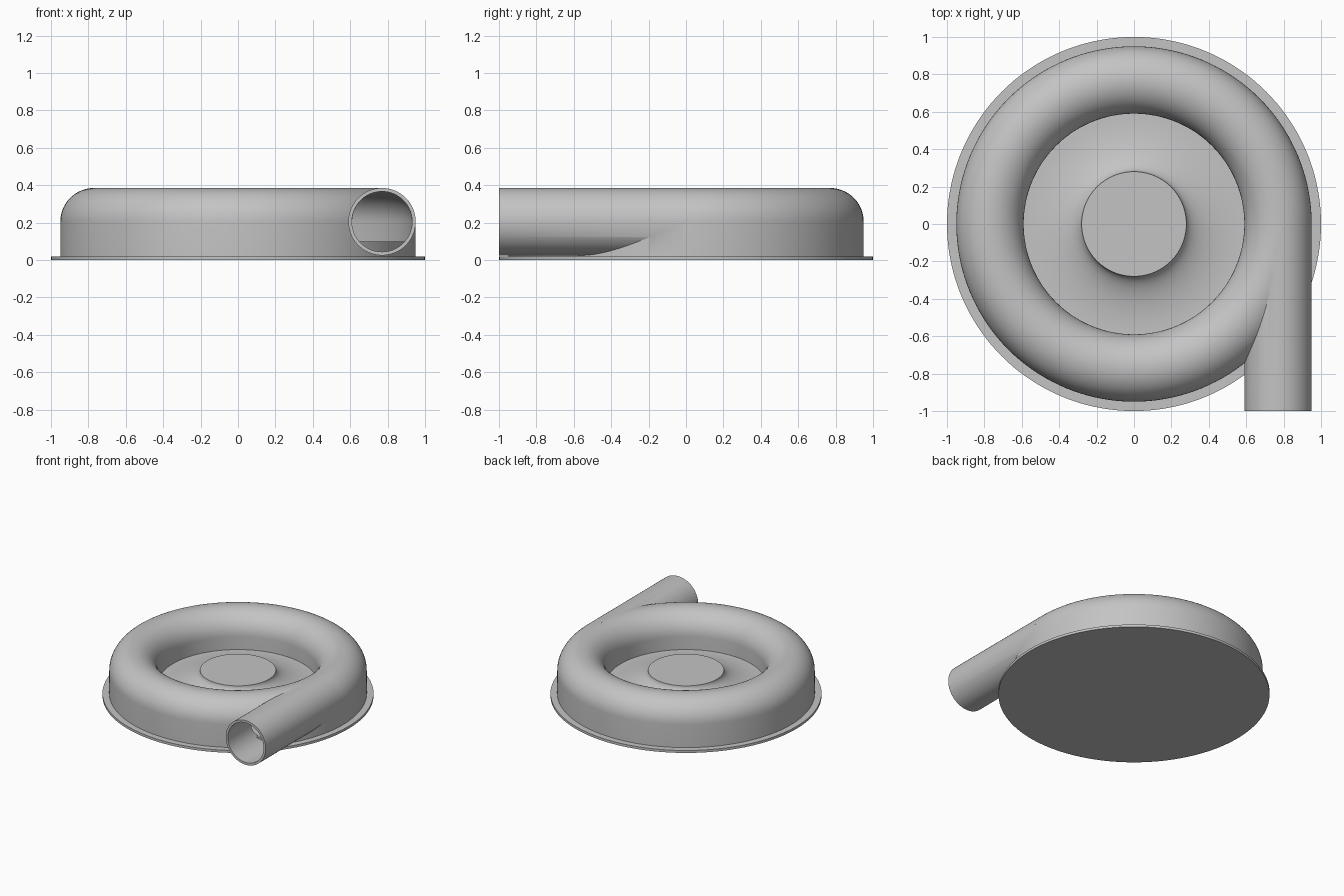
import bpy, bmesh, math
from mathutils import Matrix

old = bpy.data.objects.get("Cube")
if old:
    bpy.data.objects.remove(old, do_unlink=True)

SEGMENTS = 144
RING, AXIS_Z = 0.77, 0.205      # centre of the duct cross-section
DUCT, WALL = 0.18, 0.02         # duct outer radius and wall thickness
BASE, FLOOR, HUB_TOP = 0.02, 0.1, 0.21

grey = bpy.data.materials.new("light_grey")
grey.use_nodes = True
colour = (0.55, 0.55, 0.55, 1)
grey.diffuse_color = colour
grey.node_tree.nodes["Principled BSDF"].inputs["Base Color"].default_value = colour


def finish(bm, name):
    bmesh.ops.recalc_face_normals(bm, faces=bm.faces)
    mesh = bpy.data.meshes.new(name)
    bm.to_mesh(mesh)
    bm.free()
    mesh.materials.append(grey)
    obj = bpy.data.objects.new(name, mesh)
    bpy.context.collection.objects.link(obj)
    return obj


def lathe(name, profile):
    """Turn a closed (radius, height) outline about the z axis."""
    bm = bmesh.new()
    verts = [bm.verts.new((r, 0, z)) for r, z in profile]
    edges = [bm.edges.new((v, verts[i - 1])) for i, v in enumerate(verts)
             if v.co.x > 0 or verts[i - 1].co.x > 0]
    bmesh.ops.spin(bm, geom=verts + edges, cent=(0, 0, 0), axis=(0, 0, 1),
                   angle=math.tau, steps=SEGMENTS, use_merge=True)
    bmesh.ops.remove_doubles(bm, verts=bm.verts, dist=1e-5)
    return finish(bm, name)


def rod(name, radius, front, back):
    """Solid cylinder along y on the duct axis."""
    bm = bmesh.new()
    place = Matrix.Translation((RING, (front + back) / 2, AXIS_Z)) @ Matrix.Rotation(math.pi / 2, 4, 'X')
    bmesh.ops.create_cone(bm, cap_ends=True, segments=96, radius1=radius,
                          radius2=radius, depth=back - front, matrix=place)
    return finish(bm, name)


def arch(radius, bottom):
    """Round-topped duct outline with straight sides."""
    steps = 28
    arc = [(RING + radius * math.cos(math.pi * i / steps),
            AXIS_Z + radius * math.sin(math.pi * i / steps)) for i in range(steps + 1)]
    return [(RING + radius, bottom)] + arc + [(RING - radius, bottom)]


def combine(target, tool, operation):
    mod = target.modifiers.new(operation.lower(), 'BOOLEAN')
    mod.operation, mod.solver, mod.object = operation, 'EXACT', tool
    select(target)
    bpy.ops.object.modifier_apply(modifier=mod.name)
    bpy.data.objects.remove(tool, do_unlink=True)


def select(obj):
    bpy.ops.object.select_all(action='DESELECT')
    bpy.context.view_layer.objects.active = obj
    obj.select_set(True)


# Flat round base plate
base_plate = lathe("base_plate", [(0, 0), (1, 0), (1, BASE), (0, BASE)])

# Ring-shaped casing with a tangential outlet pipe, hollowed out
casing = lathe("casing_with_outlet", arch(DUCT, BASE))
combine(casing, rod("outlet_pipe", DUCT, -1, -0.01), 'UNION')
combine(casing, lathe("channel_cutter", arch(DUCT - WALL, FLOOR)), 'DIFFERENCE')
combine(casing, rod("bore_cutter", DUCT - WALL + 0.001, -1.1, -0.015), 'DIFFERENCE')

# Floor with a central hub that flares out in a concave curve
HUB_R, FOOT_R, STEPS = 0.28, 0.575, 20
flare = []
for i in range(STEPS + 1):
    a = math.pi / 2 * i / STEPS
    flare.append((FOOT_R - (FOOT_R - HUB_R) * math.cos(a),
                  HUB_TOP - (HUB_TOP - FLOOR) * math.sin(a)))
floor_r = RING + DUCT - 0.002
hub = lathe("hub_and_floor", [(0, BASE), (0, HUB_TOP)] + flare
            + [(floor_r, FLOOR), (floor_r, BASE)])

for part in (base_plate, casing, hub):
    select(part)
    bpy.ops.object.shade_smooth_by_angle(angle=math.radians(30))
